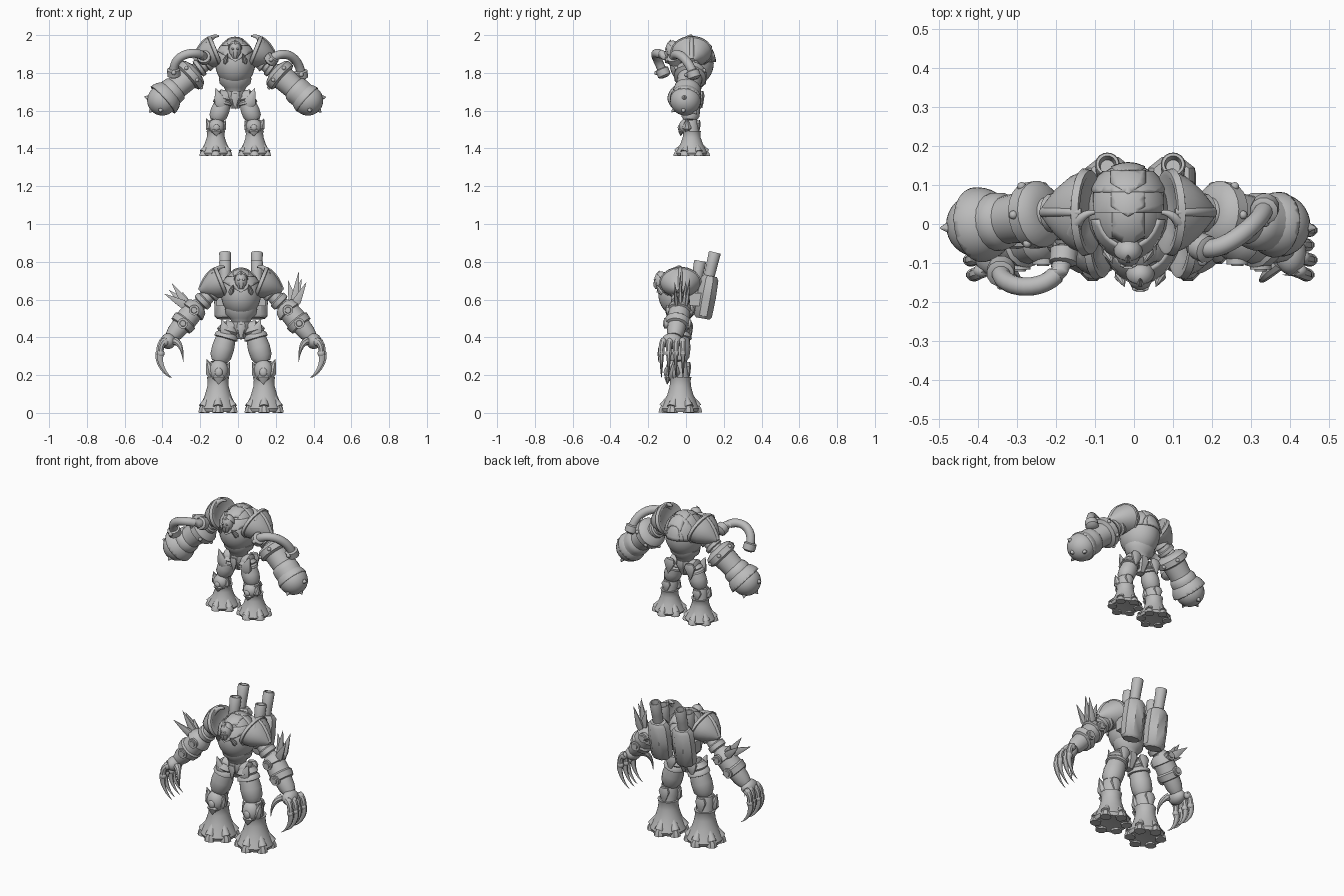
import bpy, bmesh, math
from mathutils import Vector
from mathutils.geometry import interpolate_bezier

if "Cube" in bpy.data.objects:
    bpy.data.objects.remove(bpy.data.objects["Cube"], do_unlink=True)

grey = bpy.data.materials.new("plain grey")
grey.use_nodes = True
grey.diffuse_color = (0.5, 0.5, 0.5, 1)
grey.node_tree.nodes["Principled BSDF"].inputs["Base Color"].default_value = (0.5, 0.5, 0.5, 1)

# Placement of the part being built: origin, stretch and mirror side
frame = {"origin": Vector((0, 0, 0)), "stretch": Vector((1, 1, 1)), "side": 1}


def finish(bm, name, thickness=0):
    for v in bm.verts:
        x, y, z = v.co
        k = frame["stretch"]
        v.co = frame["origin"] + Vector((x * frame["side"] * k.x, y * k.y, z * k.z))
    bmesh.ops.recalc_face_normals(bm, faces=bm.faces)
    mesh = bpy.data.meshes.new(name)
    bm.to_mesh(mesh)
    bm.free()
    mesh.materials.append(grey)
    for p in mesh.polygons:
        p.use_smooth = True
    mesh.set_sharp_from_angle(angle=math.radians(38))
    obj = bpy.data.objects.new(name, mesh)
    bpy.context.collection.objects.link(obj)
    if thickness:
        mod = obj.modifiers.new("thickness", "SOLIDIFY")
        mod.thickness = thickness
    return obj


def rings(name, sections, sides, flat):
    """Skin a row of (centre, axis, radius) sections."""
    bm, loops = bmesh.new(), []
    for centre, axis, radius in sections:
        axis = axis.normalized()
        ref = Vector((0, 0, 1)) if abs(axis.y) > 0.8 else Vector((0, 1, 0))
        u = axis.cross(ref).normalized()
        v = u.cross(axis) * flat
        turn = [math.tau * (i + 0.5) / sides for i in range(sides)]
        loops.append([bm.verts.new(centre + (u * math.cos(t) + v * math.sin(t)) * max(radius, 0.001)) for t in turn])
    for low, high in zip(loops, loops[1:]):
        for i in range(sides):
            j = (i + 1) % sides
            bm.faces.new((low[i], low[j], high[j], high[i]))
    bm.faces.new(loops[0])
    bm.faces.new(loops[-1])
    return finish(bm, name)


def turned(name, a, b, profile, sides=18, flat=1):
    a, b = Vector(a), Vector(b)
    return rings(name, [(a.lerp(b, t), b - a, r) for t, r in profile], sides, flat)


def bent(name, a, h, g, b, start, end, sides=10, flat=1, steps=10):
    pts = interpolate_bezier(Vector(a), Vector(h), Vector(g), Vector(b), steps)
    last = steps - 1
    sections = [(p, pts[min(i + 1, last)] - pts[max(i - 1, 0)], start + (end - start) * i / last)
                for i, p in enumerate(pts)]
    return rings(name, sections, sides, flat)


def spike(name, a, b, radius, flat=1, sides=8):
    return turned(name, a, b, [(0, radius * 0.7), (0.25, radius), (0.6, radius * 0.6), (1, 0)], sides, flat)


def ball(name, centre, radii, cuts=()):
    """Ellipsoid; each cut (normal, distance) keeps the part beyond that plane and leaves a shell."""
    bm = bmesh.new()
    bmesh.ops.create_uvsphere(bm, u_segments=32, v_segments=18, radius=1)
    for normal, distance in cuts:
        n = Vector(normal).normalized()
        bmesh.ops.bisect_plane(bm, geom=bm.verts[:] + bm.edges[:] + bm.faces[:],
                               plane_co=n * distance, plane_no=n, clear_inner=True)
    for v in bm.verts:
        v.co = Vector(centre) + Vector(c * r for c, r in zip(v.co, radii))
    return finish(bm, name, 0.012 if cuts else 0)


def place(origin, stretch=(1, 1, 1), side=1):
    frame.update(origin=Vector(origin), stretch=Vector(stretch), side=side)


X, Y, Z = Vector((1, 0, 0)), Vector((0, 1, 0)), Vector((0, 0, 1))


def build_body(origin):
    place(origin)
    core = (0, 0, 0.13)
    ball("torso", core, (0.106, 0.117, 0.125))
    # Overlapping back bands, with a toothed middle, and the pointed breast plate
    for low, high, grow in ((-0.55, 0.1, 1.01), (0.0, 0.5, 1.06), (0.4, 0.8, 1.1), (0.7, 1, 1.05)):
        ball("back_band", core, (0.1 * grow, 0.12 * grow, 0.13 * grow),
             [(Y, low), (-Y, -high), (Z, 0.05), (X, -0.85), (-X, -0.85)])
        ball("band_tooth", core, (0.103 * grow, 0.123 * grow, 0.132 * grow),
             [(Y + X * 0.5, low - 0.08), (Y - X * 0.5, low - 0.08), (-Y, -high), (Z, 0.05), (X, -0.4), (-X, -0.4)])
    ball("breast_plate", core, (0.112, 0.126, 0.132), [(-Y, 0.15), (-Z, -0.7), (Z + X * 0.5, 0.05), (Z - X * 0.5, 0.05)])
    turned("belly_ring", (0, 0, -0.02), (0, 0, 0.05), [(0, 0.05), (0.3, 0.06), (0.6, 0.083), (1, 0.088)], flat=0.9)
    turned("waist", (0, 0, -0.06), (0, 0, 0.02), [(0, 0.04), (0.5, 0.045), (1, 0.05)])
    turned("pelvis", (0, 0, -0.11), (0, 0, -0.02), [(0, 0.025), (0.4, 0.042), (0.7, 0.055), (1, 0.05)], 8)
    spike("loin_guard", (0, -0.05, -0.03), (0, -0.05, -0.115), 0.022, 0.5)
    # Head with brow, jaw and eyes
    ball("head", (0, -0.105, 0.2), (0.032, 0.034, 0.045))
    ball("helmet", (0, -0.1, 0.203), (0.037, 0.036, 0.046), [(Y + Z, 0.05)])
    turned("jaw", (0, -0.12, 0.155), (0, -0.12, 0.19), [(0, 0.013), (0.5, 0.024), (1, 0.026)], 8)
    spike("helmet_crest", (0, -0.125, 0.225), (0, -0.11, 0.255), 0.01)
    for side in (-1, 1):
        place(origin, side=side)
        ball("eye", (0.013, -0.136, 0.205), (0.008, 0.005, 0.005))
        spike("collar_fang", (0.055, -0.095, 0.13), (0.04, -0.13, 0.18), 0.015)
        # Pointed shoulder guard with a raised rim, keel and crest
        inner, outer = (0.09, 0, 0.197), (0.218, 0, 0.145)
        turned("shoulder_guard", inner, outer, [(0.16, 0.05), (0.04, 0.076), (0.05, 0.086), (0.18, 0.09), (0.2, 0.084),
                                                (0.42, 0.074), (0.7, 0.05), (0.9, 0.026), (1, 0.012)], 24, 1.25)
        bent("shoulder_keel", (0.12, 0, 0.265), (0.15, 0, 0.265), (0.19, 0, 0.23), (0.215, 0, 0.15), 0.01, 0.014)
        bent("shoulder_crest", (0.14, -0.05, 0.23), (0.135, -0.02, 0.268), (0.11, 0, 0.275), (0.085, 0, 0.273), 0.02, 0.005)
        # Hip guards
        turned("hip_joint", (0.03, 0, -0.05), (0.085, 0, -0.055), [(0, 0.035), (0.8, 0.045), (1, 0.03)])
        spike("hip_guard", (0.07, -0.04, -0.1), (0.104, -0.045, -0.002), 0.034, 0.6)
        spike("rear_hip_guard", (0.065, 0.05, -0.02), (0.075, 0.055, -0.11), 0.036, 0.5)


def build_leg(origin, stretch, side):
    place(origin, stretch, side)
    hip, knee = Vector((0.062, 0, 0.46)), Vector((0.116, -0.01, 0.27))
    turned("thigh", hip, knee, [(0, 0.042), (0.14, 0.06), (0.2, 0.05), (0.26, 0.062), (0.34, 0.064),
                                (0.36, 0.054), (0.6, 0.06), (0.85, 0.057), (1, 0.04)])
    turned("shin", knee, (0.123, 0, 0.16), [(0, 0.045), (0.4, 0.053), (0.7, 0.048), (1, 0.054)])
    # Knee armour with flared horns
    ball("knee_guard", (0.118, -0.035, 0.222), (0.05, 0.045, 0.06))
    ball("knee_boss", (0.118, -0.076, 0.215), (0.02, 0.012, 0.024))
    spike("knee_point", (0.118, -0.065, 0.2), (0.118, -0.07, 0.15), 0.034, 0.6)
    spike("outer_knee_horn", (0.148, -0.03, 0.19), (0.182, -0.03, 0.285), 0.032)
    spike("inner_knee_horn", (0.087, -0.03, 0.19), (0.06, -0.03, 0.27), 0.026)
    spike("calf_plate", (0.122, 0.04, 0.27), (0.122, 0.045, 0.17), 0.035, 0.5)
    # Trumpet foot with six toes around a raised arch
    turned("foot", (0.122, 0, 0), (0.122, 0, 0.19), [(0.06, 0.06), (0.02, 0.094), (0.12, 0.102), (0.28, 0.088), (0.48, 0.071),
                                                     (0.74, 0.057), (0.9, 0.055), (1, 0.06)], 24)
    for i in range(6):
        turn = math.radians(60 * i - 90)
        out = Vector((math.cos(turn), math.sin(turn), 0))
        base = Vector((0.122, 0, 0))
        bent("toe_ridge", base + out * 0.045 + Z * 0.13, base + out * 0.05 + Z * 0.08,
             base + out * 0.07 + Z * 0.06, base + out * 0.088 + Z * 0.03, 0.01, 0.027)
        turned("toe", base + out * 0.086, base + out * 0.083 + Z * 0.05,
               [(0, 0.032), (0.4, 0.029), (1, 0.012)], 8)


def build_upper_arm(shoulder, elbow):
    turned("upper_arm", shoulder, elbow, [(0, 0.045), (0.25, 0.05), (0.3, 0.038), (0.5, 0.04), (0.55, 0.05),
                                          (0.75, 0.05), (0.8, 0.036), (1, 0.04)])
    ball("elbow", elbow, (0.042, 0.042, 0.042))


def build_claw_arm(origin, side):
    place(origin, side=side)
    elbow, wrist = Vector((0.235, 0, 0.06)), Vector((0.37, -0.03, -0.1))
    build_upper_arm((0.14, 0, 0.15), elbow)
    turned("gauntlet", elbow, wrist, [(-0.1, 0.035), (0, 0.06), (0.16, 0.069), (0.18, 0.058), (0.42, 0.06),
                                      (0.46, 0.069), (0.62, 0.064), (0.64, 0.05), (0.85, 0.046), (1, 0.036)], 14)
    for t in (0.1, 0.54):
        p = elbow.lerp(wrist, t)
        for way in (-1, 1):
            rim = p + Y * way * 0.05
            turned("round_boss", rim, rim + Y * way * 0.025, [(0, 0.028), (0.8, 0.028), (0.8, 0.017), (1, 0.015)], 14)
    # Fan of blades, raised higher on one arm
    lift = 0.06 if side > 0 else 0
    for dx, dy, dz in ((0.045, 0, 0.185), (0.085, -0.03, 0.13), (-0.01, 0.03, 0.14), (0.06, 0.05, 0.15)):
        spike("arm_blade", (0.28, dy * 0.6, 0.06), (0.32 + dx - lift, dy, dz + lift), 0.025, 0.5, 6)
    spike("elbow_spur", (0.24, 0.04, 0.04), (0.22, 0.08, 0.05), 0.022)
    # Hand and hooked fingers
    ball("palm", (0.385, -0.045, -0.12), (0.04, 0.055, 0.042))
    for i in range(4):
        y = -0.1 + 0.038 * i
        x = 0.405 + 0.008 * (i % 2)
        bent("finger", (x - 0.01, y * 0.85, -0.115), (x + 0.02, y, -0.13), (x + 0.02, y, -0.16),
             (x + 0.02, y, -0.19), 0.018, 0.016, 8)
        ball("knuckle", (x, y * 0.9, -0.125), (0.022, 0.018, 0.022))
        ball("finger_joint", (x + 0.02, y, -0.185), (0.02, 0.017, 0.02))
        bent("claw", (x + 0.02, y, -0.18), (x + 0.035, y, -0.23), (x, y, -0.29), (x - 0.04, y, -0.315),
             0.021, 0.001, 8, 0.7)
    bent("thumb", (0.35, -0.07, -0.12), (0.32, -0.1, -0.13), (0.31, -0.12, -0.17), (0.305, -0.115, -0.23), 0.022, 0.001, 8)


def build_ball_arm(origin, side):
    place(origin, side=side)
    elbow, fist = Vector((0.215, -0.003, 0.085)), Vector((0.386, -0.033, -0.068))
    build_upper_arm((0.14, 0, 0.14), elbow)
    turned("barrel_forearm", elbow, fist, [(-0.05, 0.045), (0, 0.075), (0.06, 0.086), (0.2, 0.086), (0.24, 0.066),
                                           (0.55, 0.062), (0.6, 0.072), (0.7, 0.075), (1, 0.07)], 20)
    ball("ball_fist", fist, (0.08, 0.081, 0.08))
    along = (fist - elbow).normalized()
    ball("fist_cover", fist, (0.084, 0.085, 0.084), [(-along, 0.05)])
    across = along.cross(Y).normalized()
    lift = across.cross(along)
    for i in range(6):
        turn = math.tau * i / 6
        out = across * math.cos(turn) + lift * math.sin(turn)
        ball("collar_stud", elbow + along * 0.03 + out * 0.085, (0.011, 0.011, 0.011))
        if i % 2 == 0:
            lean = (out * 0.8 + along * 0.6).normalized()
            spike("fist_spike", fist + lean * 0.073, fist + lean * 0.098, 0.013)
    spike("fist_tip", fist + along * 0.073, fist + along * 0.095, 0.013)


def build_hose(a, h, g, b):
    place((0, 0, 0))
    bent("arm_hose", a, h, g, b, 0.024, 0.024, 12, steps=16)
    for end, near in ((a, h), (b, g)):
        end = Vector(end)
        away = (end - Vector(near)).normalized()
        turned("hose_clamp", end - away * 0.025, end + away * 0.025, [(0, 0.026), (0.1, 0.036), (0.8, 0.036), (1, 0.02)], 12)
        ball("clamp_bolt", end - Y * 0.036, (0.012, 0.012, 0.012))


def build_cannon(origin, side):
    place(origin, side=side)
    turned("cannon_housing", (0.08, 0.118, 0), (0.08, 0.158, 0.225),
           [(0, 0.05), (0.06, 0.064), (0.5, 0.068), (0.92, 0.064), (1, 0.048)], 8, 0.8)
    turned("pack_mount", (0.03, 0.085, 0.1), (0.13, 0.085, 0.1), [(0, 0.05), (1, 0.05)], 4)
    muzzle = [(0, 0.028), (0.6, 0.03), (0.97, 0.032), (1, 0.029), (1, 0.022), (0.85, 0.018)]
    turned("long_barrel", (0.084, 0.14, 0.17), (0.084, 0.183, 0.35), muzzle)
    turned("short_barrel", (0.084, 0.075, 0.13), (0.084, 0.105, 0.305), muzzle)


# Lower and upper figures share a torso and leg pattern
lower, upper = Vector((0.016, -0.03, 0.5)), Vector((-0.015, 0.03, 1.722))
for torso_at in (lower, upper):
    build_body(torso_at)
for side in (-1, 1):
    build_leg((lower.x, lower.y, 0), (1, 1, 1), side)
    build_leg((upper.x, upper.y, 1.36), (0.84, 0.84, 0.7), side)
    build_claw_arm(lower, side)
    build_cannon(lower, side)
    build_ball_arm(upper, side)
build_hose((-0.18, -0.08, 1.88), (-0.19, -0.19, 1.92), (-0.35, -0.17, 1.92), (-0.34, -0.12, 1.8))
build_hose((0.175, -0.06, 1.87), (0.22, -0.08, 1.92), (0.32, 0, 1.91), (0.335, 0.04, 1.79))
